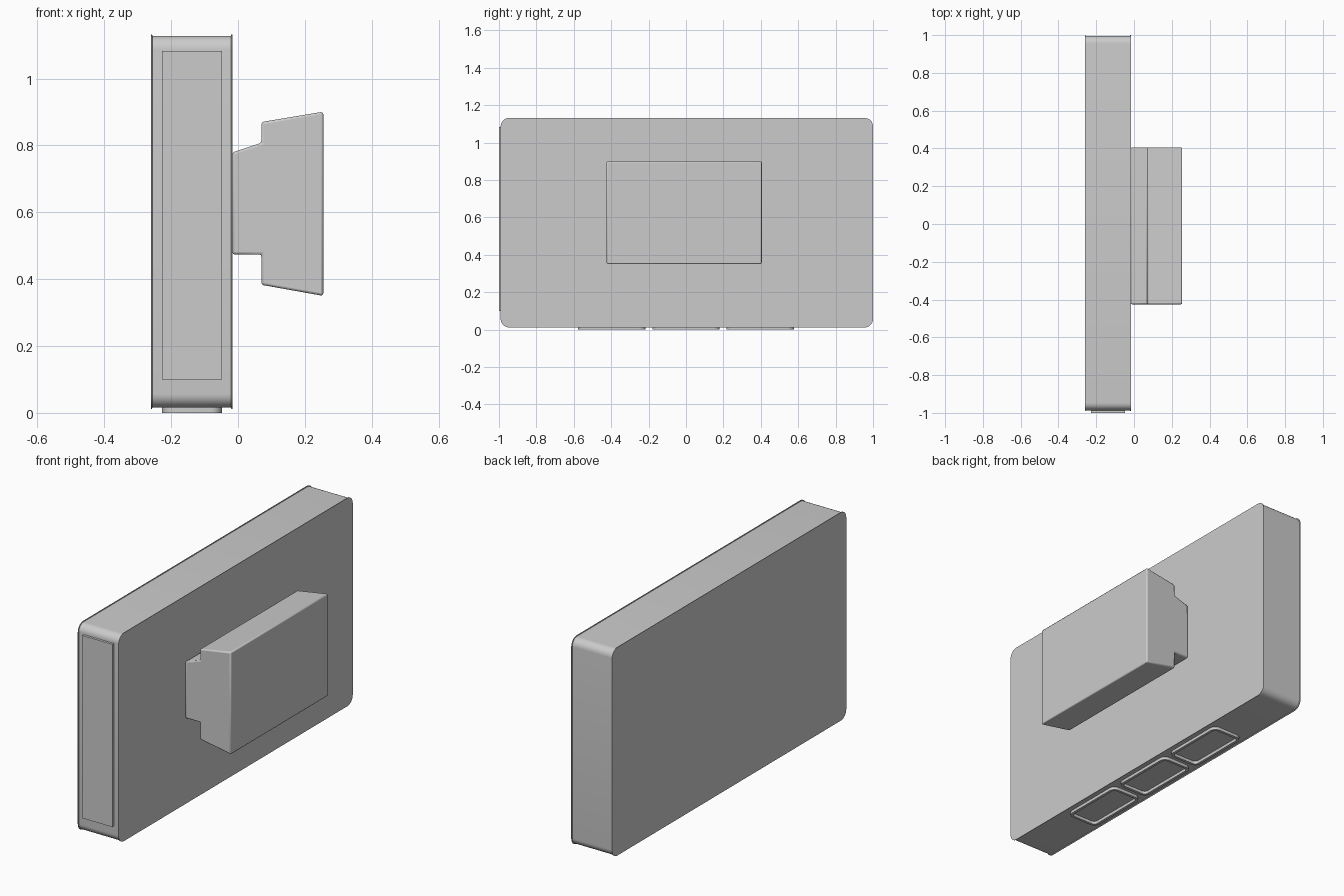
import bpy, bmesh, math
from mathutils import Vector

if "Cube" in bpy.data.objects:
    bpy.data.objects.remove(bpy.data.objects["Cube"])


def rounded(a0, a1, b0, b1, r, seg=8):
    """2D outline of a rounded rectangle."""
    pts = []
    for ca, cb, start in ((a1 - r, b1 - r, 0), (a0 + r, b1 - r, 90),
                          (a0 + r, b0 + r, 180), (a1 - r, b0 + r, 270)):
        for i in range(seg + 1):
            t = math.radians(start + 90 * i / seg)
            pts.append((ca + r * math.cos(t), cb + r * math.sin(t)))
    return pts


def loft(name, loops, closed=False, bevel=0.0):
    """Skin a series of 3D loops; cap the ends or close it into a ring."""
    bm = bmesh.new()
    rows = [[bm.verts.new(Vector(p)) for p in loop] for loop in loops]
    n = len(rows[0])
    pairs = list(zip(rows, rows[1:]))
    if closed:
        pairs.append((rows[-1], rows[0]))
    else:
        bm.faces.new(rows[0])
        bm.faces.new(rows[-1])
    for a, b in pairs:
        for i in range(n):
            j = (i + 1) % n
            bm.faces.new((a[i], a[j], b[j], b[i]))
    bmesh.ops.recalc_face_normals(bm, faces=bm.faces)
    mesh = bpy.data.meshes.new(name)
    bm.to_mesh(mesh)
    bm.free()
    obj = bpy.data.objects.new(name, mesh)
    bpy.context.collection.objects.link(obj)
    if bevel:
        mod = obj.modifiers.new("soft_edges", "BEVEL")
        mod.width, mod.segments, mod.limit_method = bevel, 2, "ANGLE"
    bpy.ops.object.select_all(action="DESELECT")
    obj.select_set(True)
    bpy.context.view_layer.objects.active = obj
    bpy.ops.object.shade_smooth_by_angle(angle=math.radians(30))
    return obj


# Slab body with a fine raised lip along the front and back edges
def body_loop(x, inset):
    return [(x, y, z) for y, z in rounded(-0.991 + inset, 1.0 - inset,
                                          0.012 + inset, 1.132 - inset, 0.045 - inset)]


lip = 0.004
loft("body", [body_loop(-0.26, 0), body_loop(-0.257, 0), body_loop(-0.256, lip),
              body_loop(-0.021, lip), body_loop(-0.020, 0), body_loop(-0.017, 0)])

# Thin raised panel on the end
panel = [(-0.227, 0.10), (-0.048, 0.10), (-0.048, 1.083), (-0.227, 1.083)]
loft("end_panel", [[(x, y, z) for x, z in panel] for y in (-1.0, -0.98)])

# Rear mount: stepped and flared profile run along y
mount = [(-0.017, 0.474), (0.07, 0.474), (0.07, 0.383), (0.255, 0.35),
         (0.255, 0.901), (0.07, 0.87), (0.07, 0.808), (-0.017, 0.779)]
loft("rear_mount", [[(x, y, z) for x, z in mount] for y in (-0.425, 0.405)], bevel=0.007)


# Three rimmed openings underneath
def foot_loop(y, half, z, inset):
    return [(px, py, z) for px, py in rounded(-0.227 + inset, -0.048 - inset,
                                              y - half + inset, y + half - inset,
                                              0.034 - inset, 6)]


for k in (-1, 0, 1):
    y, half = k * 0.397, 0.18
    loft(f"bottom_rim_{k + 2}", [foot_loop(y, half, 0.02, 0), foot_loop(y, half, 0, 0),
                                 foot_loop(y, half, 0, 0.014), foot_loop(y, half, 0.02, 0.014)],
         closed=True)
